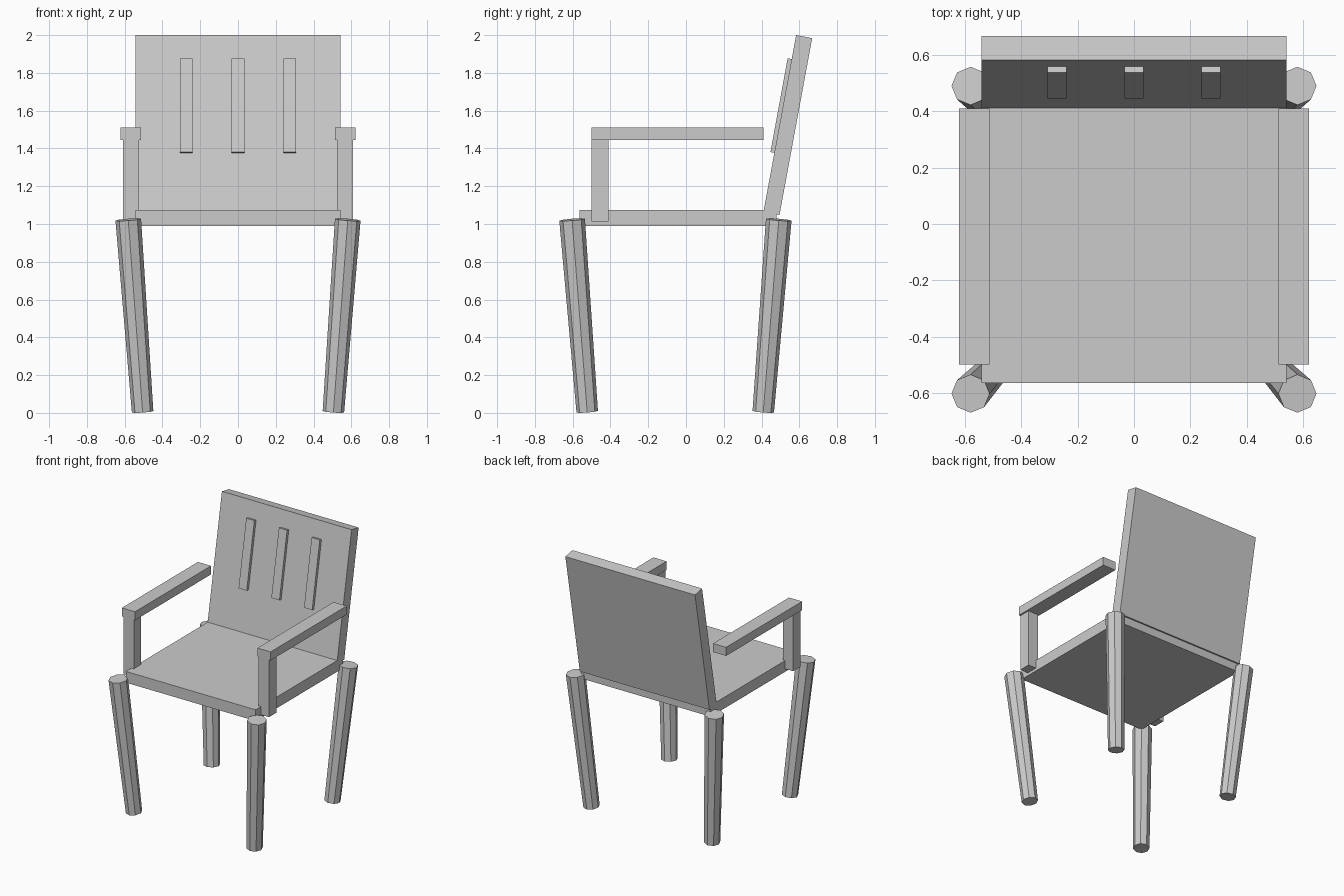
import bpy, bmesh
from mathutils import Vector, Matrix

if "Cube" in bpy.data.objects:
    bpy.data.objects.remove(bpy.data.objects["Cube"])


def finish(name, bm):
    bmesh.ops.recalc_face_normals(bm, faces=bm.faces[:])
    mesh = bpy.data.meshes.new(name)
    bm.to_mesh(mesh)
    bm.free()
    obj = bpy.data.objects.new(name, mesh)
    bpy.context.collection.objects.link(obj)
    return obj


def side_profile(name, points, x0, x1):
    """Extrude a (y, z) outline from x0 to x1."""
    bm = bmesh.new()
    face = bm.faces.new([bm.verts.new((x0, y, z)) for y, z in points])
    ext = bmesh.ops.extrude_face_region(bm, geom=[face])
    moved = [v for v in ext["geom"] if isinstance(v, bmesh.types.BMVert)]
    bmesh.ops.translate(bm, verts=moved, vec=(x1 - x0, 0, 0))
    return finish(name, bm)


def box(name, x0, x1, y0, y1, z0, z1):
    return side_profile(name, [(y0, z0), (y1, z0), (y1, z1), (y0, z1)], x0, x1)


def leg(name, bottom, top):
    """Tapered octagonal leg square to its own splayed axis."""
    a, b = Vector(bottom), Vector(top)
    turn = Vector((0, 0, 1)).rotation_difference(b - a).to_matrix().to_4x4()
    bm = bmesh.new()
    bmesh.ops.create_cone(bm, cap_ends=True, segments=8, radius1=0.057,
                          radius2=0.068, depth=(b - a).length,
                          matrix=Matrix.Translation((a + b) / 2) @ turn)
    return finish(name, bm)


# Seat and leaning backrest
box("seat", -0.543, 0.543, -0.565, 0.48, 0.99, 1.075)
side_profile("backrest", [(0.41, 1.064), (0.495, 1.048), (0.668, 1.984), (0.583, 2.0)],
             -0.543, 0.543)

# Raised slats on the front of the backrest
for i, x in enumerate((-0.274, 0, 0.274)):
    side_profile(f"back_slat_{i + 1}",
                 [(0.447, 1.381), (0.495, 1.372), (0.587, 1.868), (0.538, 1.877)],
                 x - 0.034, x + 0.034)

# Arms and splayed legs on both sides
for side, s in (("left", -1), ("right", 1)):
    box(f"armrest_{side}", s * 0.513, s * 0.623, -0.5, 0.41, 1.445, 1.51)
    box(f"arm_post_{side}", s * 0.523, s * 0.61, -0.5, -0.411, 1.012, 1.45)
    leg(f"front_leg_{side}", (s * 0.505, -0.523, 0.006), (s * 0.581, -0.603, 1.023))
    leg(f"back_leg_{side}", (s * 0.505, 0.409, 0.006), (s * 0.581, 0.491, 1.023))
